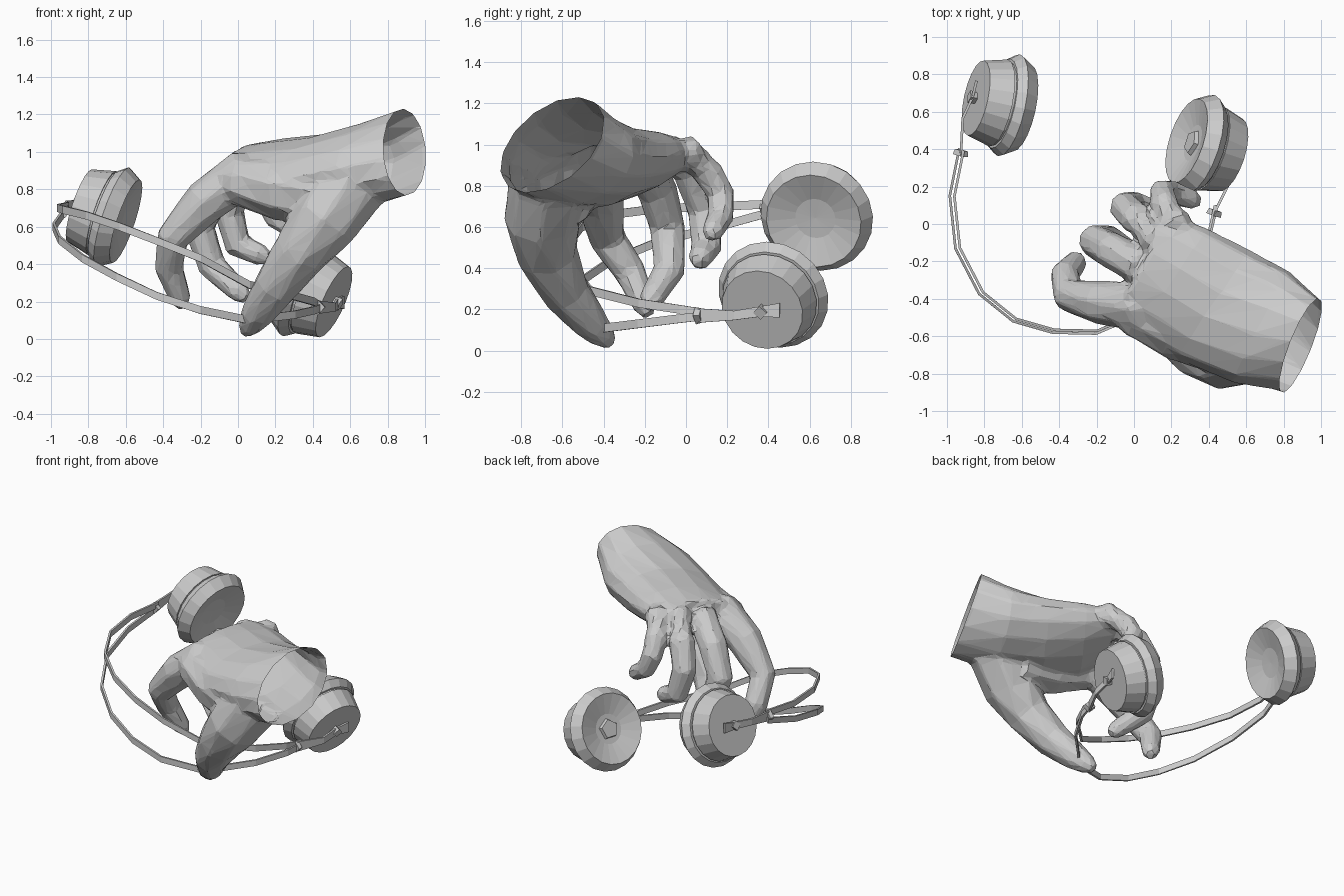
import bpy, bmesh, math
from mathutils import Vector

if "Cube" in bpy.data.objects:
    bpy.data.objects.remove(bpy.data.objects["Cube"])

grey = bpy.data.materials.new("light_grey")
grey.use_nodes = True
grey.diffuse_color = (0.6, 0.6, 0.6, 1)
grey.node_tree.nodes["Principled BSDF"].inputs["Base Color"].default_value = (0.6, 0.6, 0.6, 1)


def finish(bm, name):
    bmesh.ops.recalc_face_normals(bm, faces=bm.faces[:])
    mesh = bpy.data.meshes.new(name)
    bm.to_mesh(mesh)
    bm.free()
    obj = bpy.data.objects.new(name, mesh)
    bpy.context.collection.objects.link(obj)
    mesh.materials.append(grey)
    return obj


def loft(bm, sections, sides):
    """Closed tube through sections given as (centre, half width, half height)."""
    rings = []
    for c, w, u in sections:
        angles = [math.tau * i / sides for i in range(sides)]
        rings.append([bm.verts.new(c + w * math.cos(a) + u * math.sin(a)) for a in angles])
    for a, b in zip(rings, rings[1:]):
        for i in range(sides):
            j = (i + 1) % sides
            bm.faces.new((a[i], a[j], b[j], b[i]))
    bm.faces.new(rings[0])
    bm.faces.new(rings[-1])


def digit(bm, joints):
    """Rounded finger through joints given as (x, y, z, radius)."""
    pts = [Vector(j[:3]) for j in joints]
    radii = [j[3] for j in joints]
    end = (pts[-1] - pts[-2]).normalized()
    pts.append(pts[-1] + end * radii[-1] * 0.9)
    radii.append(radii[-1] * 0.55)
    sections = []
    for i, (p, r) in enumerate(zip(pts, radii)):
        t = (pts[min(i + 1, len(pts) - 1)] - pts[max(i - 1, 0)]).normalized()
        w = t.cross(Vector((0.8, -0.5, 0.3))).normalized()
        sections.append((p, w * r, t.cross(w) * r))
    loft(bm, sections, 8)


# Hand: palm, thumb web and digits fused into one faceted skin
bm = bmesh.new()
palm = [
    ((0.99, -0.69, 1.01), (0.11, 0.24, 0.04), (-0.03, 0.08, 0.23)),
    ((0.89, -0.65, 1.00), (0.11, 0.24, 0.04), (-0.03, 0.08, 0.23)),
    ((0.68, -0.55, 0.93), (0.15, 0.30, 0.02), (0, 0.03, 0.23)),
    ((0.42, -0.43, 0.89), (0.20, 0.29, 0.05), (0, 0, 0.20)),
    ((0.20, -0.30, 0.90), (0.19, 0.28, 0.05), (0, 0, 0.165)),
    ((0.05, -0.20, 0.93), (0.14, 0.26, 0.03), (0, 0, 0.11)),
]
loft(bm, [tuple(Vector(v) for v in s) for s in palm], 14)
digits = {
    "thumb": [(0.62, -0.66, 0.85, 0.2), (0.46, -0.7, 0.63, 0.185), (0.33, -0.67, 0.46, 0.15),
              (0.2, -0.58, 0.28, 0.12), (0.1, -0.46, 0.13, 0.09), (0.06, -0.4, 0.07, 0.065)],
    "web": [(0.5, -0.62, 0.78, 0.2), (0.22, -0.56, 0.8, 0.17), (0, -0.48, 0.84, 0.13)],
    "index": [(0.2, -0.4, 0.9, 0.1), (0.02, -0.44, 0.88, 0.13), (-0.18, -0.42, 0.73, 0.12),
              (-0.35, -0.38, 0.54, 0.09), (-0.37, -0.27, 0.38, 0.08), (-0.31, -0.2, 0.22, 0.062)],
    "middle": [(0.2, -0.3, 0.93, 0.09), (0.02, -0.22, 0.92, 0.1), (-0.12, -0.14, 0.78, 0.1),
               (-0.21, -0.09, 0.6, 0.09), (-0.14, -0.08, 0.39, 0.08), (0.01, -0.17, 0.25, 0.062)],
    "ring": [(0.22, -0.17, 0.95, 0.08), (0.11, -0.07, 0.96, 0.095), (0.01, 0.03, 0.84, 0.09),
             (-0.05, 0.09, 0.68, 0.085), (0.0, 0.1, 0.5, 0.078), (0.12, 0.07, 0.45, 0.062)],
    "little": [(0.3, -0.12, 0.95, 0.08), (0.22, 0.01, 0.96, 0.09), (0.16, 0.11, 0.86, 0.078),
               (0.15, 0.17, 0.76, 0.072), (0.2, 0.17, 0.65, 0.066), (0.31, 0.13, 0.58, 0.056)],
}
for joints in digits.values():
    digit(bm, joints)
hand = finish(bm, "hand")
remesh = hand.modifiers.new("fuse", "REMESH")
remesh.mode = "VOXEL"
remesh.voxel_size = 0.016
relax = hand.modifiers.new("relax", "SMOOTH")
relax.iterations = 6
facet = hand.modifiers.new("facet", "DECIMATE")
facet.ratio = 0.05
bpy.context.view_layer.objects.active = hand
hand.select_set(True)
for m in ("fuse", "relax", "facet"):
    bpy.ops.object.modifier_apply(modifier=m)

# Open wrist
bm = bmesh.new()
bm.from_mesh(hand.data)
bmesh.ops.bisect_plane(bm, geom=bm.verts[:] + bm.edges[:] + bm.faces[:], clear_outer=True,
                       plane_co=palm[1][0], plane_no=Vector(palm[1][1]).cross(Vector(palm[1][2])))
bm.to_mesh(hand.data)
bm.free()
hand.data.polygons.foreach_set("use_smooth", [False] * len(hand.data.polygons))


def ear_cup(name, centre, axis):
    """Lathed cup: flat outer shell, seam, padded rim and dished inner face."""
    profile = [(-0.14, 0), (-0.14, 0.205), (-0.01, 0.238), (-0.01, 0.23), (0.003, 0.23),
               (0.003, 0.245), (0.05, 0.279), (0.125, 0.235), (0.085, 0.1), (0.08, 0)]
    bm = bmesh.new()
    prev = [bm.verts.new((r, 0, t)) for t, r in profile]
    edges = [bm.edges.new(pair) for pair in zip(prev, prev[1:])]
    bmesh.ops.spin(bm, geom=prev + edges, cent=(0, 0, 0), axis=(0, 0, 1),
                   angle=math.tau, steps=20, use_merge=True)
    bmesh.ops.remove_doubles(bm, verts=bm.verts[:], dist=0.0005)
    cup = finish(bm, name)
    cup.location = centre
    cup.rotation_mode = "QUATERNION"
    cup.rotation_quaternion = Vector(axis).to_track_quat("Z", "Y")
    return cup


right_axis = Vector((0.92, -0.2, -0.31)).normalized()
left_axis = Vector((-0.86, 0.28, 0.38)).normalized()
right_cup = ear_cup("right_ear_cup", (-0.715, 0.645, 0.668), right_axis)
left_cup = ear_cup("left_ear_cup", (0.39, 0.41, 0.252), left_axis)


def prism(name, centre, axis, radius, depth, sides):
    bm = bmesh.new()
    bmesh.ops.create_cone(bm, cap_ends=True, segments=sides, radius1=radius,
                          radius2=radius * 0.85, depth=depth)
    obj = finish(bm, name)
    obj.location = centre
    obj.rotation_mode = "QUATERNION"
    obj.rotation_quaternion = Vector(axis).to_track_quat("Z", "Y")


# Five-sided speaker boss in the left cup
prism("speaker_boss", left_cup.location + left_axis * 0.09, left_axis, 0.075, 0.03, 5)


def strip(name, points, heights):
    """Thin upright ribbon along the points."""
    bm = bmesh.new()
    rows = [[bm.verts.new((x, y, z + s * h)) for s in (-0.5, 0.5)]
            for (x, y, z), h in zip(points, heights)]
    for a, b in zip(rows, rows[1:]):
        bm.faces.new((a[0], b[0], b[1], a[1]))
    obj = finish(bm, name)
    solid = obj.modifiers.new("thickness", "SOLIDIFY")
    solid.thickness = 0.014
    solid.offset = 0


# Twin headband strips share a plan, differ in height and spread slightly
plan = [(-0.925, 0.4), (-0.975, 0.15), (-0.945, -0.13), (-0.82, -0.37), (-0.64, -0.515), (-0.43, -0.575),
        (-0.2, -0.58), (0.06, -0.47), (0.3, -0.23), (0.41, -0.03), (0.44, 0.1)]
lower = [0.67, 0.6, 0.53, 0.43, 0.33, 0.23, 0.155, 0.1, 0.13, 0.155, 0.17]
upper = [0.71, 0.7, 0.69, 0.66, 0.6, 0.52, 0.43, 0.29, 0.23, 0.2, 0.18]
for name, zs, spread in (("lower_headband", lower, 1.01), ("upper_headband", upper, 0.985)):
    strip(name, [(x * spread, y * spread, z) for (x, y), z in zip(plan, zs)], [0.042] * len(plan))

# Yokes from the band ends to the cup hubs, with a clip and a hub pin each
for side, start, cup, axis in (("right", (-0.925, 0.38, 0.69), right_cup, right_axis),
                               ("left", (0.43, 0.06, 0.17), left_cup, left_axis)):
    start = Vector(start)
    hub = cup.location - axis * 0.16
    bend = start.lerp(hub, 0.6) - axis * 0.03
    along = hub - start
    tip = hub + (along - axis * along.dot(axis)) * 0.3
    strip(side + "_yoke", [start, bend, hub, tip], [0.07, 0.045, 0.05, 0.07])
    prism(side + "_slider_clip", start, along, 0.042, 0.03, 4)
    prism(side + "_hub_pin", cup.location - axis * 0.155, axis, 0.035, 0.05, 4)
